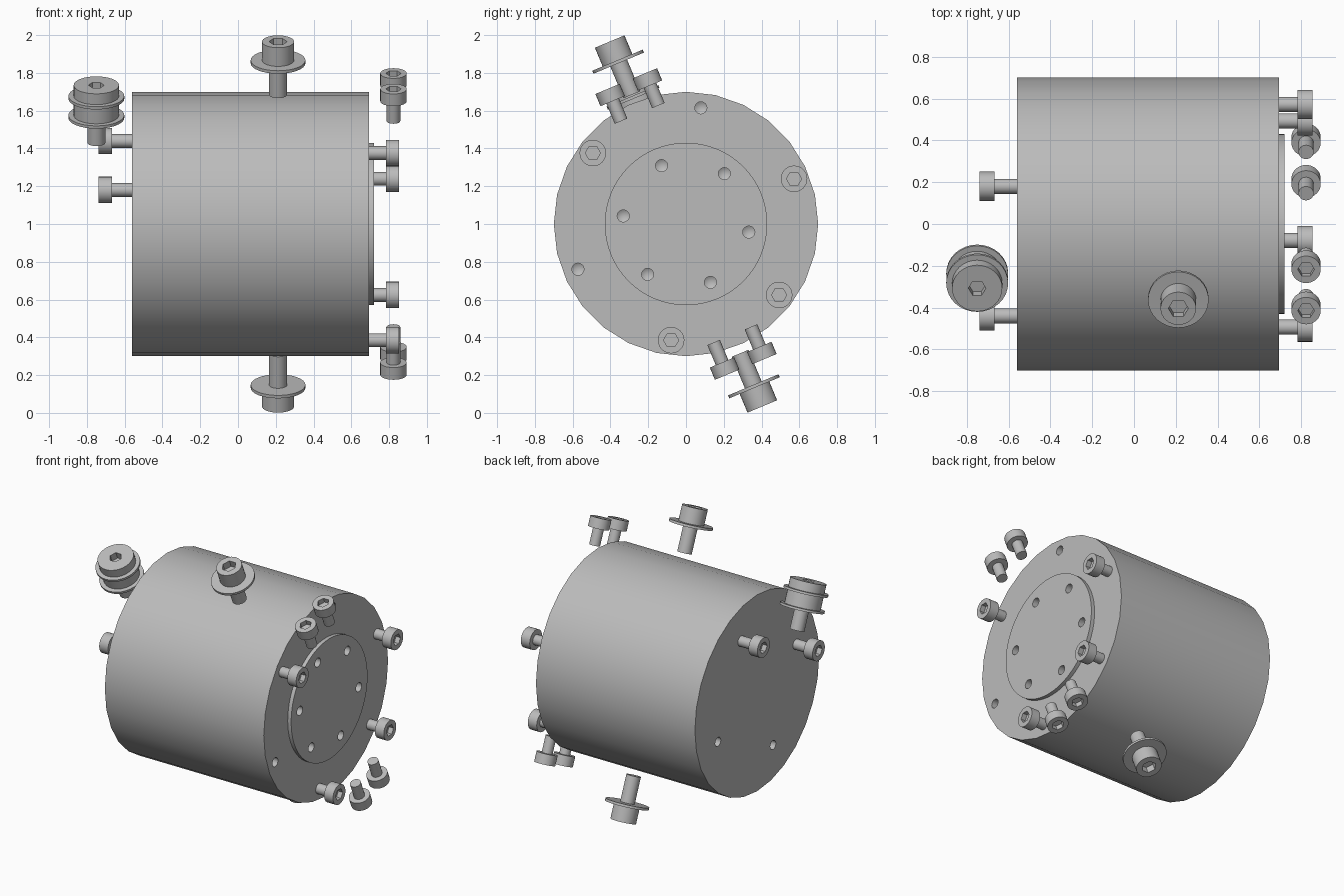
import bpy, bmesh
from math import radians, sin, cos, tau
from mathutils import Vector

cube = bpy.data.objects.get("Cube")
if cube:
    bpy.data.objects.remove(cube, do_unlink=True)

grey = bpy.data.materials.new("machined_grey")
grey.use_nodes = True
grey.diffuse_color = (0.5, 0.5, 0.5, 1)
for node in grey.node_tree.nodes:
    if node.type == 'BSDF_PRINCIPLED':
        node.inputs["Base Color"].default_value = grey.diffuse_color

TILT = 22.7
CENTRE = Vector((0, 0, 1))
AXIS = Vector((1, 0, 0))


def radial(deg):
    return Vector((0, cos(radians(deg)), sin(radians(deg))))


def place(obj, top, direction):
    """Put the local origin at top, with local z along direction."""
    obj.location = top
    obj.rotation_mode = 'QUATERNION'
    obj.rotation_quaternion = direction.to_track_quat('Z', 'Y')
    return obj


def lathe(name, profile, sides):
    """Spin a (radius, height) profile around z."""
    bm = bmesh.new()
    verts = [bm.verts.new((r, 0, z)) for r, z in profile]
    edges = [bm.edges.new(pair) for pair in zip(verts, verts[1:])]
    bmesh.ops.spin(bm, geom=verts + edges, cent=(0, 0, 0), axis=(0, 0, 1),
                   angle=tau, steps=sides, use_duplicate=False)
    bmesh.ops.remove_doubles(bm, verts=bm.verts, dist=0.0001)
    bmesh.ops.recalc_face_normals(bm, faces=bm.faces)
    mesh = bpy.data.meshes.new(name)
    bm.to_mesh(mesh)
    bm.free()
    mesh.materials.append(grey)
    obj = bpy.data.objects.new(name, mesh)
    bpy.context.collection.objects.link(obj)
    return obj


def activate(obj):
    bpy.ops.object.select_all(action='DESELECT')
    obj.select_set(True)
    bpy.context.view_layer.objects.active = obj


def cut(targets, cutter):
    for obj in targets:
        activate(obj)
        mod = obj.modifiers.new("cut", 'BOOLEAN')
        mod.operation = 'DIFFERENCE'
        mod.solver = 'EXACT'
        mod.object = cutter
        bpy.ops.object.modifier_apply(modifier=mod.name)
    bpy.data.objects.remove(cutter, do_unlink=True)


def smooth(obj):
    activate(obj)
    bpy.ops.object.shade_smooth_by_angle(angle=radians(30))


def screw(name, profile, socket, depth):
    """Turned part whose top, at z = 0, has a hexagonal socket."""
    obj = lathe(name, [(0, 0)] + profile, 32)
    cut([obj], lathe("socket", [(0, -depth), (socket, -depth), (socket, 0.02), (0, 0.02)], 6))
    smooth(obj)
    return obj


def copy(obj, name):
    twin = bpy.data.objects.new(name, obj.data)
    bpy.context.collection.objects.link(twin)
    return twin


def drill(targets, where, direction):
    cutter = lathe("drill", [(0, -0.08), (0.032, -0.06), (0.032, 0.02), (0, 0.02)], 16)
    place(cutter, where, direction)
    bpy.context.view_layer.update()
    cut(targets, cutter)


# Drum and its raised front disc, both lying along x
drum = lathe("drum", [(0, -0.56), (0.7, -0.56), (0.7, 0.693), (0, 0.693)], 28)
place(drum, CENTRE, AXIS)
disc = lathe("end_disc", [(0, 0.68), (0.43, 0.68), (0.43, 0.72), (0, 0.72)], 64)
place(disc, CENTRE, AXIS)
bpy.context.view_layer.update()

# Screw shapes
small = screw("small_bolt", [(0.07, 0), (0.07, -0.07), (0.036, -0.07),
                             (0.036, -0.185), (0, -0.185)], 0.04, 0.035)
large = screw("washer_bolt", [(0.085, 0), (0.085, -0.107), (0.145, -0.107), (0.145, -0.124),
                              (0.048, -0.124), (0.048, -0.305), (0, -0.305)], 0.048, 0.05)
idler = screw("idler_roller", [(0.12, 0), (0.12, -0.062), (0.148, -0.062), (0.148, -0.078),
                               (0.12, -0.078), (0.12, -0.172), (0.148, -0.172), (0.148, -0.188),
                               (0.048, -0.188), (0.048, -0.33), (0, -0.33)], 0.042, 0.05)

# Ring of holes in the disc
for k in range(6):
    spot = CENTRE + AXIS * 0.72 + radial(TILT + 30 + 60 * k) * 0.335
    drill([drum, disc], spot, AXIS)

# Rim holes on the +x end, four of them bolted
for k in range(6):
    out = radial(TILT + 60 * k) * 0.62
    drill([drum], CENTRE + AXIS * 0.693 + out, AXIS)
    if k not in (1, 3):
        place(copy(small, f"rim_bolt_{k}"), CENTRE + AXIS * 0.853 + out, AXIS)

# Four holes on the -x end, two of them bolted
for k in range(4):
    out = radial(TILT + 45 + 90 * k) * 0.475
    drill([drum], CENTRE - AXIS * 0.56 + out, -AXIS)
    if k < 2:
        place(copy(small, f"back_bolt_{k}"), CENTRE - AXIS * 0.738 + out, -AXIS)

# Upper and lower radial bolts: one washer bolt and a pair of small bolts each
up = radial(TILT + 90)
across = radial(TILT)
for label, d in (("upper", up), ("lower", -up)):
    place(copy(large, f"{label}_washer_bolt"), CENTRE + AXIS * 0.212 + d * 1.047, d)
    for side in (-1, 1):
        place(copy(small, f"{label}_pair_bolt_{'front' if side < 0 else 'rear'}"),
              CENTRE + AXIS * 0.823 + d * 0.82 + across * side * 0.107, d)

# Idler roller beyond the -x end
place(idler, CENTRE - AXIS * 0.75 + up * 0.797, up)

for pattern in (small, large):
    bpy.data.objects.remove(pattern, do_unlink=True)
for part in (drum, disc):
    smooth(part)
